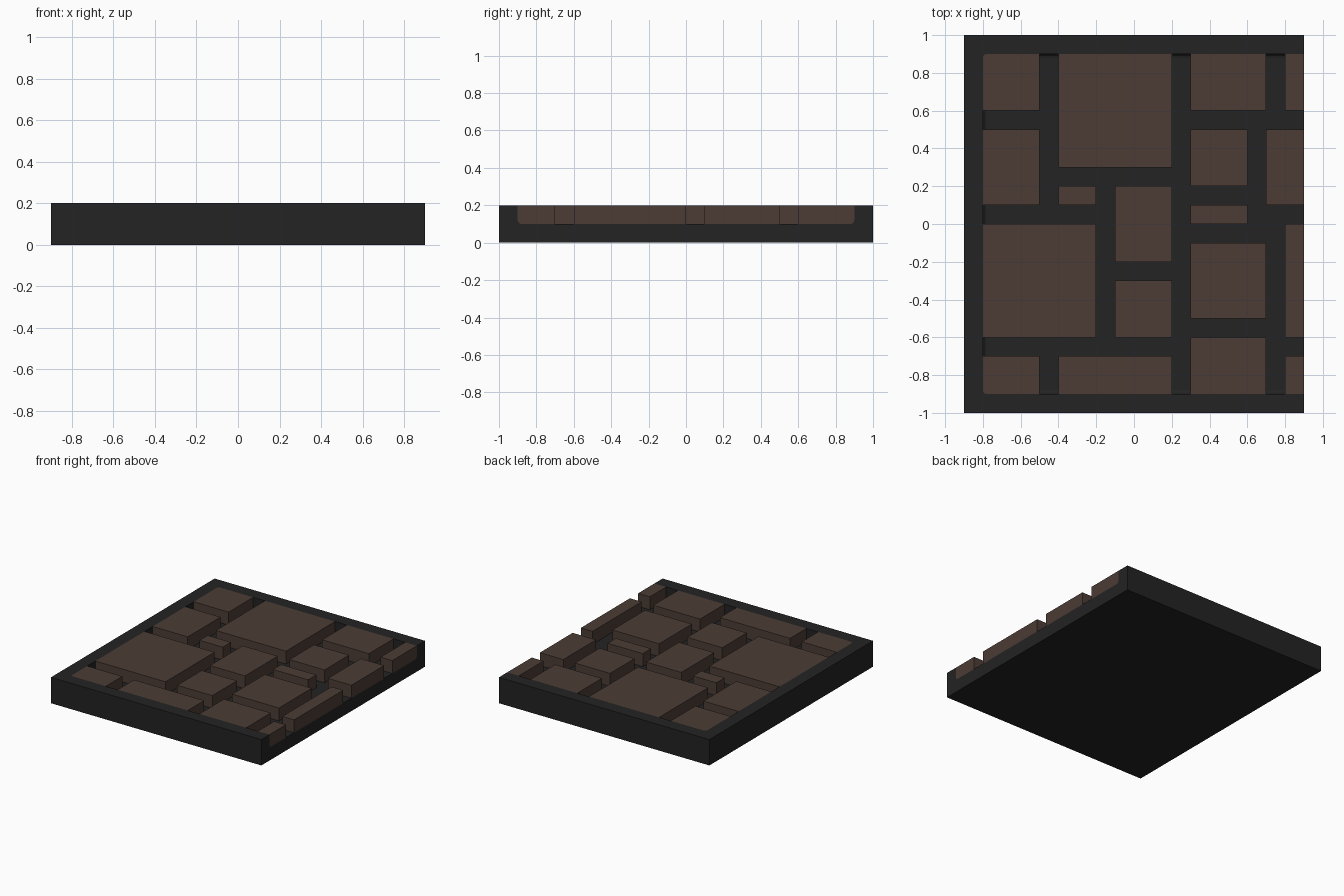
import bpy, bmesh

cube = bpy.data.objects.get("Cube")
if cube:
    bpy.data.objects.remove(cube, do_unlink=True)


def material(name, rgb):
    m = bpy.data.materials.new(name)
    m.use_nodes = True
    m.diffuse_color = (*rgb, 1)
    bsdf = next(n for n in m.node_tree.nodes if n.type == 'BSDF_PRINCIPLED')
    bsdf.inputs["Base Color"].default_value = (*rgb, 1)
    bsdf.inputs["Roughness"].default_value = 0.9
    return m


charcoal = material("charcoal", (0.0168, 0.0168, 0.0168))
brown = material("dark brown", (0.0723, 0.0452, 0.0356))


def box(name, x0, x1, y0, y1, z0, z1, mat, bevel=0.0):
    bm = bmesh.new()
    bmesh.ops.create_cube(bm, size=1)
    for v in bm.verts:
        v.co.x = x1 if v.co.x > 0 else x0
        v.co.y = y1 if v.co.y > 0 else y0
        v.co.z = z1 if v.co.z > 0 else z0
    if bevel:
        bmesh.ops.bevel(bm, geom=bm.edges[:], offset=bevel, segments=3,
                        profile=0.5, affect='EDGES')
    me = bpy.data.meshes.new(name)
    bm.to_mesh(me)
    bm.free()
    me.materials.append(mat)
    ob = bpy.data.objects.new(name, me)
    bpy.context.collection.objects.link(ob)
    return ob


def boolean(ob, other, operation):
    mod = ob.modifiers.new("cut", 'BOOLEAN')
    mod.operation = operation
    mod.solver = 'EXACT'
    mod.object = other
    bpy.context.view_layer.objects.active = ob
    bpy.ops.object.modifier_apply(modifier=mod.name)


# Tray: slab with a round-cornered pocket that is open on the +x side
FLOOR, TOP = 0.1, 0.2
pocket = box("pocket_cutter", -0.8, 1.2, -0.9, 0.9, FLOOR, 0.5, charcoal, 0.02)
pocket.hide_render = True
tray = box("tray", -0.9, 0.9, -1, 1, 0, TOP, charcoal)
boolean(tray, pocket, 'DIFFERENCE')

# Paving stones: x0, x1, y0, y1
stones = [
    (-0.8, -0.5, 0.6, 0.9), (-0.4, 0.2, 0.3, 0.9), (0.3, 0.7, 0.6, 0.9),
    (0.8, 0.9, 0.6, 0.9), (-0.8, -0.5, 0.1, 0.5), (0.3, 0.6, 0.2, 0.5),
    (0.7, 0.9, 0.1, 0.5), (-0.4, -0.2, 0.1, 0.2), (-0.1, 0.2, -0.2, 0.2),
    (0.3, 0.6, 0.0, 0.1), (-0.8, -0.2, -0.6, 0.0), (0.3, 0.7, -0.5, -0.1),
    (0.8, 0.9, -0.6, 0.0), (-0.1, 0.2, -0.6, -0.3), (-0.8, -0.5, -0.9, -0.7),
    (-0.4, 0.2, -0.9, -0.7), (0.3, 0.7, -0.9, -0.6), (0.8, 0.9, -0.9, -0.7),
]
for i, (x0, x1, y0, y1) in enumerate(stones, 1):
    name = f"paving_stone_{i:02d}"
    if x0 == -0.8 or y0 == -0.9 or y1 == 0.9:
        # Stones against the rim are trimmed to the pocket's rounded edge
        stone = box(name, x0 - 0.05 * (x0 == -0.8), x1,
                    y0 - 0.05 * (y0 == -0.9), y1 + 0.05 * (y1 == 0.9),
                    FLOOR - 0.05, TOP, brown)
        boolean(stone, pocket, 'INTERSECT')
    else:
        box(name, x0, x1, y0, y1, FLOOR, TOP, brown)

bpy.data.objects.remove(pocket, do_unlink=True)
